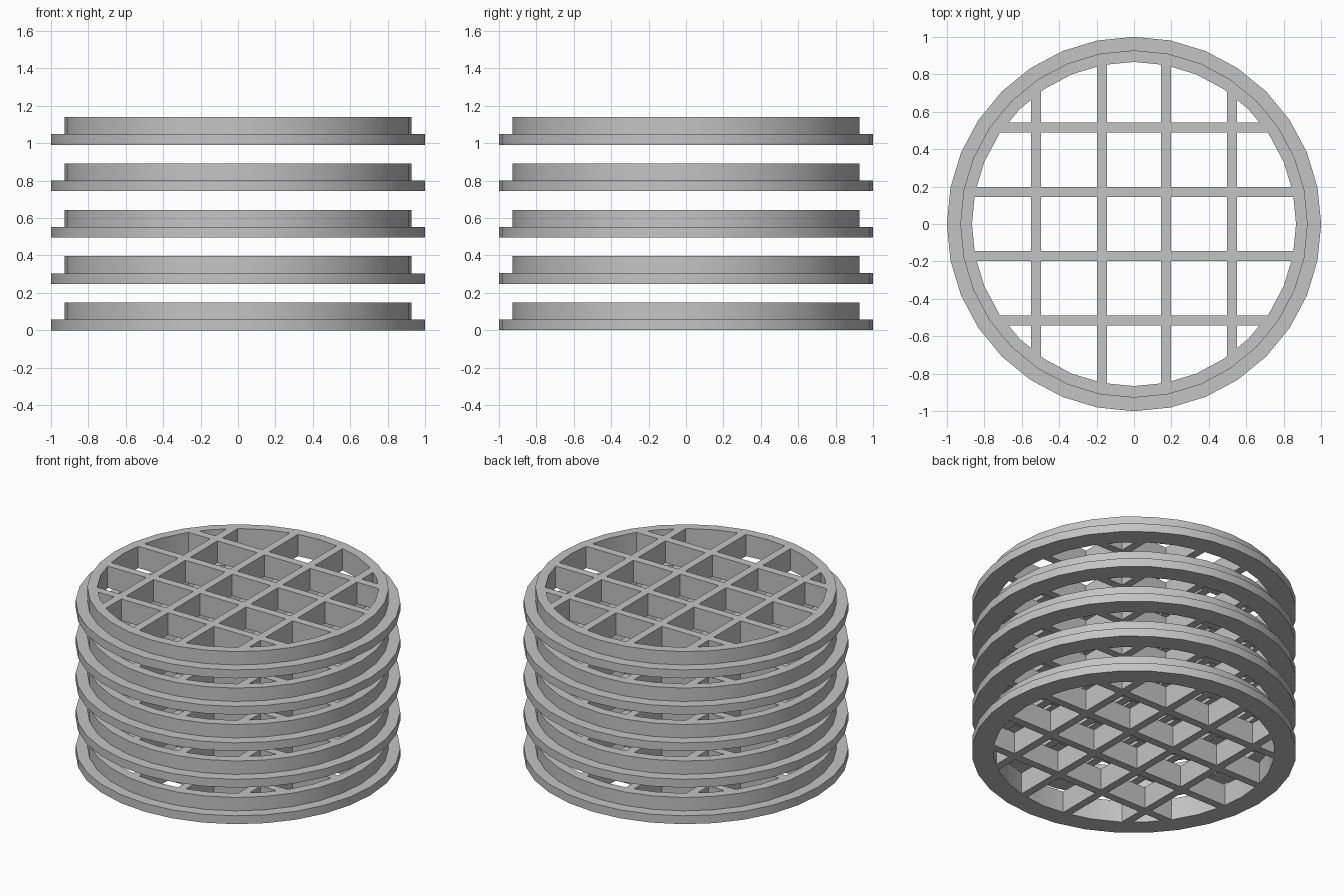
import bpy
import bmesh
import math
from mathutils import Matrix

if "Cube" in bpy.data.objects:
    bpy.data.objects.remove(bpy.data.objects["Cube"], do_unlink=True)

SEGMENTS = 32
OUTER, RIM, HOLE = 1.0, 0.928, 0.866
FLANGE, HEIGHT, SPACING = 0.057, 0.148, 0.2478
BAR = 0.054
BARS_X, BARS_Y = (0.172, 0.524), (0.172, 0.516)

grey = bpy.data.materials.new("plain grey")
grey.use_nodes = True
grey.diffuse_color = (0.55, 0.55, 0.55, 1)
grey.node_tree.nodes["Principled BSDF"].inputs["Base Color"].default_value = grey.diffuse_color


def make_object(name, bm):
    mesh = bpy.data.meshes.new(name)
    bmesh.ops.recalc_face_normals(bm, faces=bm.faces)
    bm.to_mesh(mesh)
    bm.free()
    mesh.materials.append(grey)
    obj = bpy.data.objects.new(name, mesh)
    bpy.context.collection.objects.link(obj)
    return obj


def lathe(name, profile):
    """Closed solid of revolution; the profile's ends become flat caps."""
    bm = bmesh.new()
    rings = []
    for r, z in profile:
        angles = [2 * math.pi * i / SEGMENTS for i in range(SEGMENTS)]
        rings.append([bm.verts.new((r * math.cos(a), r * math.sin(a), z)) for a in angles])
    for low, high in zip(rings, rings[1:]):
        for i in range(SEGMENTS):
            j = (i + 1) % SEGMENTS
            bm.faces.new((low[i], low[j], high[j], high[i]))
    bm.faces.new(rings[0])
    bm.faces.new(rings[-1])
    return make_object(name, bm)


def gaps(bars):
    """Spans left open between mirrored bars."""
    edges = [-1]
    for c in sorted([-b for b in bars] + list(bars)):
        edges += [c - BAR / 2, c + BAR / 2]
    edges.append(1)
    return list(zip(edges[::2], edges[1::2]))


def boolean(target, cutter, operation):
    mod = target.modifiers.new(operation.title(), 'BOOLEAN')
    mod.operation, mod.object, mod.solver = operation, cutter, 'EXACT'


# Stepped solid disc
disc = lathe("grate_1", [(OUTER, 0), (OUTER, FLANGE), (RIM, FLANGE), (RIM, HEIGHT)])

# Grid openings, limited to the round hole
bm = bmesh.new()
for x0, x1 in gaps(BARS_X):
    for y0, y1 in gaps(BARS_Y):
        place = Matrix.Translation(((x0 + x1) / 2, (y0 + y1) / 2, HEIGHT / 2))
        bmesh.ops.create_cube(bm, size=1, matrix=place @ Matrix.Diagonal((x1 - x0, y1 - y0, 1, 1)))
openings = make_object("openings_cutter", bm)
hole = lathe("hole_cutter", [(HOLE, -0.2), (HOLE, 0.4)])
boolean(openings, hole, 'INTERSECT')
boolean(disc, openings, 'DIFFERENCE')

# Bake the cuts and drop the cutters
bpy.context.view_layer.update()
baked = bpy.data.meshes.new_from_object(disc.evaluated_get(bpy.context.evaluated_depsgraph_get()))
disc.modifiers.clear()
disc.data = baked
baked.materials.clear()
baked.materials.append(grey)
for cutter in (openings, hole):
    bpy.data.objects.remove(cutter, do_unlink=True)

# Smooth round walls with sharp rims
bpy.ops.object.select_all(action='DESELECT')
disc.select_set(True)
bpy.context.view_layer.objects.active = disc
bpy.ops.object.shade_smooth_by_angle(angle=math.radians(30))

# Stack of identical grates
for i in range(1, 5):
    copy = disc.copy()
    copy.name = f"grate_{i + 1}"
    copy.location.z = i * SPACING
    bpy.context.collection.objects.link(copy)
